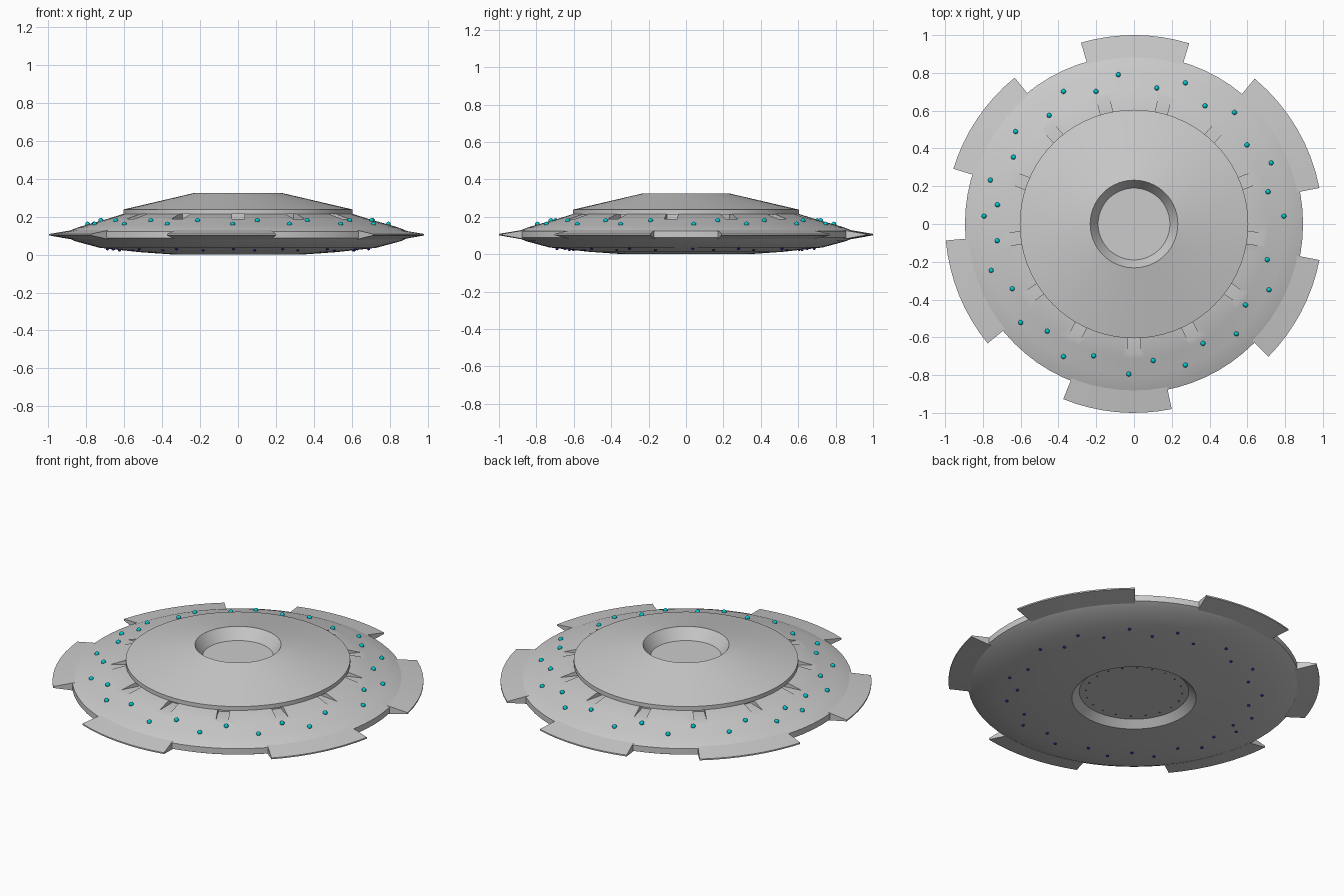
import bpy, bmesh, math
from mathutils import Matrix, Vector

if "Cube" in bpy.data.objects:
    bpy.data.objects.remove(bpy.data.objects["Cube"])

def material(name, rgb):
    m = bpy.data.materials.new(name)
    m.diffuse_color = (*rgb, 1)
    m.use_nodes = True
    m.node_tree.nodes["Principled BSDF"].inputs["Base Color"].default_value = m.diffuse_color
    return m

GREY = material("hull grey", (0.6, 0.6, 0.6))
CYAN = material("cyan light", (0.0, 0.6, 0.65))
NAVY = material("navy light", (0.02, 0.01, 0.22))
DARK = material("dark stud", (0.06, 0.06, 0.07))

def finish(bm, name, mat, smooth=None):
    bmesh.ops.recalc_face_normals(bm, faces=bm.faces)
    me = bpy.data.meshes.new(name)
    bm.to_mesh(me)
    bm.free()
    ob = bpy.data.objects.new(name, me)
    bpy.context.collection.objects.link(ob)
    if mat:
        me.materials.append(mat)
    if smooth:
        select(ob)
        bpy.ops.object.shade_smooth_by_angle(angle=math.radians(smooth))
    return ob

def select(ob):
    bpy.ops.object.select_all(action='DESELECT')
    ob.select_set(True)
    bpy.context.view_layer.objects.active = ob

def polar(r, deg, z):
    a = math.radians(deg)
    return Vector((r * math.cos(a), r * math.sin(a), z))

def lathe(profile, n=72):
    """Revolve (r, z) points; both ends lie on the axis."""
    bm = bmesh.new()
    rings = []
    for r, z in profile:
        if r == 0:
            rings.append([bm.verts.new((0, 0, z))] * n)
        else:
            rings.append([bm.verts.new(polar(r, 360 * i / n, z)) for i in range(n)])
    for a, b in zip(rings, rings[1:]):
        for i in range(n):
            j = (i + 1) % n
            bm.faces.new(list(dict.fromkeys([a[i], a[j], b[j], b[i]])))
    return bm

def sector(section, start, end, n=8):
    """Sweep a closed (r, z) section along an arc."""
    bm = bmesh.new()
    rings = [[bm.verts.new(polar(r, start + (end - start) * i / n, z)) for r, z in section]
             for i in range(n + 1)]
    k = len(section)
    for a, b in zip(rings, rings[1:]):
        for i in range(k):
            bm.faces.new((a[i], a[(i + 1) % k], b[(i + 1) % k], b[i]))
    bm.faces.new(rings[0])
    bm.faces.new(rings[-1])
    return bm

def dots(name, places, size, mat):
    bm = bmesh.new()
    for p in places:
        bmesh.ops.create_icosphere(bm, subdivisions=2, radius=size, matrix=Matrix.Translation(p))
    return finish(bm, name, mat, 40)

# saucer body with recess underneath
body = finish(lathe([(0, .215), (.605, .215), (.71, .182), (.8, .157), (.85, .142), (.895, .123),
                     (.895, .088), (.86, .071), (.73, .036), (.52, .013), (.335, 0),
                     (.295, .038), (0, .038)]), "saucer_body", GREY)

# thirteen notches under the dome edge
bm = bmesh.new()
for k in range(13):
    rot = Matrix.Rotation(math.radians(76.2 - k * 360 / 13), 4, 'Z')
    bmesh.ops.create_cube(bm, size=1, matrix=rot @ Matrix.Translation((.63, 0, .234))
                          @ Matrix.Diagonal((.125, .066, .09, 1)))
cutter = finish(bm, "notch_cutter", None)
cutter.hide_render = True
select(body)
mod = body.modifiers.new("notches", 'BOOLEAN')
mod.object = cutter
mod.operation = 'DIFFERENCE'
mod.solver = 'EXACT'
bpy.ops.object.modifier_apply(modifier=mod.name)
bpy.data.objects.remove(cutter)
bpy.ops.object.shade_smooth_by_angle(angle=math.radians(25))

# upper dome with sunken top
finish(lathe([(0, .26), (.19, .26), (.232, .325), (.605, .238), (.605, .213), (0, .213)]),
       "upper_dome", GREY, 25)

# six tapered rim tabs, unevenly spaced
tabs = [(73, 106.3), (129.2, 163), (185, 219.2), (248, 281.5), (315.4, 349), (11, 50.3)]
for i, (a, b) in enumerate(tabs):
    finish(sector([(.88, .129), (1, .109), (1, .101), (.88, .08)], a, b),
           f"rim_tab_{i + 1}", GREY, 25)

# running lights: two staggered rings above and below
outer = [3, 24, 48, 70, 96, 118, 142, 163, 177, 198, 221, 242, 268, 290, 313, 334]
inner = [13.5, 35, 59, 80.5, 106, 128, 151, 172, 187, 208, 231, 253, 278, 300, 324, 345]
dots("upper_lights", [polar(.795, a, .161) for a in outer]
     + [polar(.73, a, .18) for a in inner], .013, CYAN)
dots("lower_lights", [polar(.69, a, .03) for a in outer]
     + [polar(.63, a, .024) for a in inner], .008, NAVY)

# small studs in the lower recess
dots("recess_studs", [polar(.26, i * 18, .038) for i in range(20)], .004, DARK)
